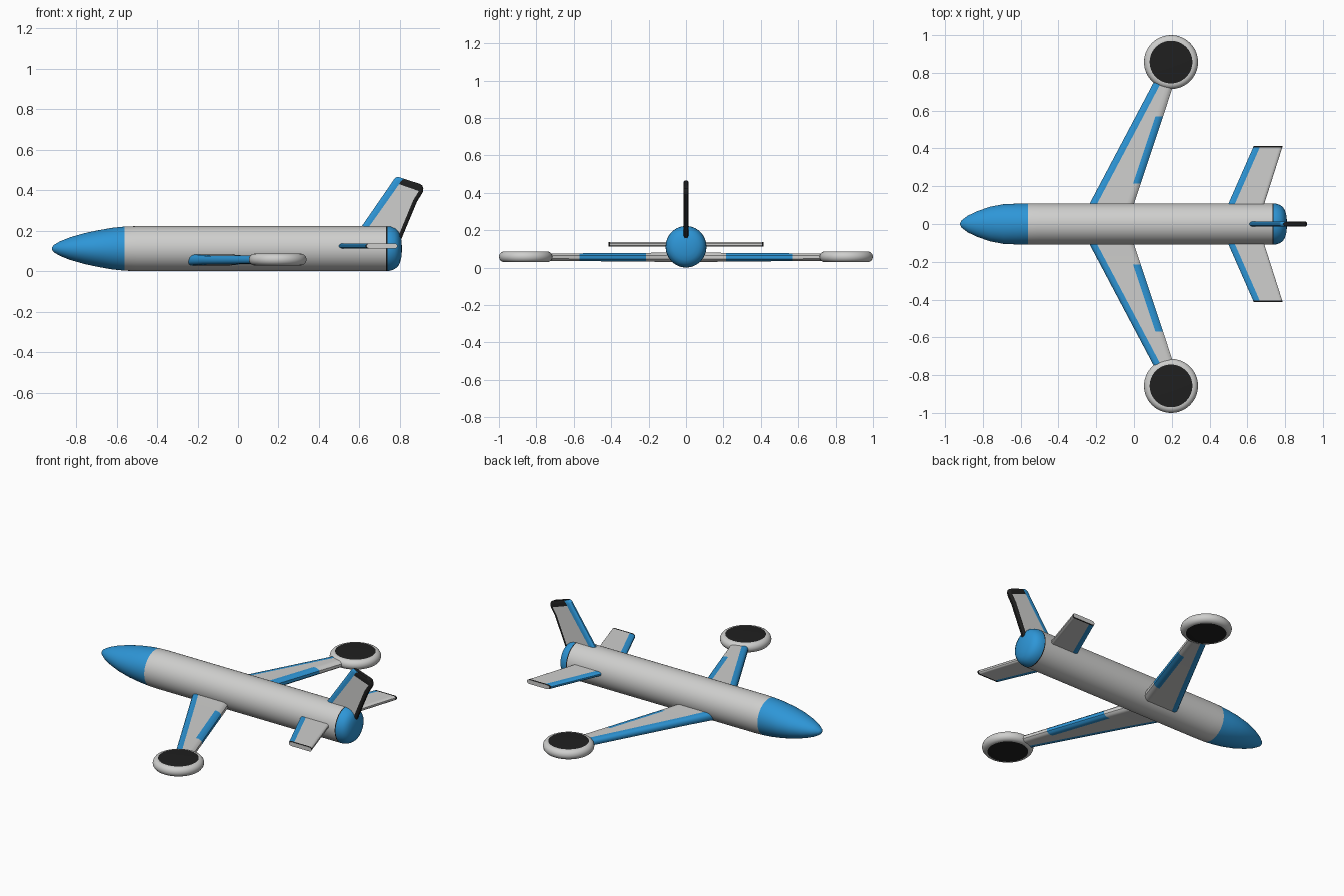
import bpy, bmesh, math
from mathutils import Vector

if "Cube" in bpy.data.objects:
    bpy.data.objects.remove(bpy.data.objects["Cube"])


def material(name, rgb):
    m = bpy.data.materials.new(name)
    m.diffuse_color = (*rgb, 1)
    m.use_nodes = True
    m.node_tree.nodes["Principled BSDF"].inputs["Base Color"].default_value = m.diffuse_color
    return m


MATS = [material("light_grey", (0.62, 0.62, 0.61)),
        material("sky_blue", (0.027, 0.305, 0.68)),
        material("black", (0.014, 0.014, 0.014))]
GREY, BLUE, BLACK = 0, 1, 2


def loft(name, rings, colour, caps=(GREY, GREY), mirror=False, angle=40):
    """Skin a list of point rings; colour(row, column) gives the material."""
    bm = bmesh.new()
    vs = [[bm.verts.new(p) for p in ring] for ring in rings]
    n = len(vs[0])
    for i in range(len(vs) - 1):
        for k in range(n):
            j = (k + 1) % n
            f = bm.faces.new((vs[i][k], vs[i][j], vs[i + 1][j], vs[i + 1][k]))
            f.material_index = colour(i, k)
    for ring, c in ((vs[0], caps[0]), (vs[-1], caps[1])):
        bm.faces.new(ring).material_index = c
    bmesh.ops.recalc_face_normals(bm, faces=bm.faces)
    me = bpy.data.meshes.new(name)
    bm.to_mesh(me)
    bm.free()
    for m in MATS:
        me.materials.append(m)
    ob = bpy.data.objects.new(name, me)
    bpy.context.collection.objects.link(ob)
    bpy.ops.object.select_all(action='DESELECT')
    ob.select_set(True)
    bpy.context.view_layer.objects.active = ob
    bpy.ops.object.shade_smooth_by_angle(angle=math.radians(angle))
    if mirror:
        mod = ob.modifiers.new("mirror", 'MIRROR')
        mod.use_axis = (False, True, False)
    return ob


def panel(name, stations, place, a, b, colour, mirror=False):
    """Wing-like slab. Station: (lead x, lead span, trail x, trail span, half
    thickness). a, b: widths of leading and trailing bands.
    Columns 0-2 leading band, 3 middle, 4-6 trailing band, 7 rear edge."""
    thick = [0.35, 0.8, 1, 1, 1, 1, 0.8, 0.4]
    rings = []
    for lx, ls, tx, ts, h in stations:
        lead, trail = Vector((lx, ls)), Vector((tx, ts))
        c = (trail - lead).length
        d = (trail - lead) / c
        offs = [0, .2 * a, .5 * a, a, c - b, c - .6 * b, c - .25 * b, c]
        top = [place(*(lead + d * o), t * h) for o, t in zip(offs, thick)]
        low = [place(*(lead + d * o), -t * h) for o, t in zip(offs, thick)]
        rings.append(top + low[::-1])

    def by_column(i, k):
        return colour(i, k if k < 8 else 0 if k == 15 else 14 - k)
    return loft(name, rings, by_column, mirror=mirror)


# fuselage with blue nose and tail dome
CZ, N = 0.112, 64
body = [(-.92, .005, .005), (-.912, .02, .017), (-.88, .044, .036),
        (-.83, .068, .056), (-.76, .092, .076), (-.69, .105, .091),
        (-.62, .108, .103), (-.56, .109, .109), (-.5, .109, .111),
        (.732, .109, .111), (.738, .109, .111), (.755, .107, .109),
        (.775, .1, .101), (.79, .088, .089), (.8, .07, .071),
        (.807, .045, .045), (.81, .012, .012)]
angles = [2 * math.pi * k / N for k in range(N)]
rings = [[(x, ry * math.cos(t), CZ + rz * math.sin(t)) for t in angles]
         for x, ry, rz in body]
loft("fuselage", rings,
     lambda i, k: BLUE if i < 7 or i > 9 else BLACK if i == 9 else GREY,
     caps=(BLUE, BLUE))

# swept wings with blue leading edge and ailerons
def wing_station(y, h):
    return (-.235 + .529 * (y - .108), y, .333 * (y - .108), y, h)


panel("wings",
      [wing_station(y, h) for y, h in
       ((.0, .028), (.108, .026), (.215, .023), (.57, .021), (.78, .02))],
      lambda x, s, t: (x, s, .056 + t), .04, .04,
      lambda i, c: BLUE if c < 3 or (i == 2 and c > 3) else GREY, mirror=True)

# round wingtip pods with black discs on both faces
pod = [(.113, -.029), (.122, -.028), (.132, -.023), (.14, -.013), (.143, 0),
       (.14, .013), (.132, .023), (.122, .028), (.113, .029)]
rings = [[(.196 + r * math.cos(t), .857 + r * math.sin(t), .058 + z)
          for t in angles] for r, z in pod]
loft("wingtip_pods", rings, lambda i, k: GREY, caps=(BLACK, BLACK), mirror=True)

# horizontal stabilisers with blue leading edge and black tip strip
def tail_station(y):
    return (.5 + .44 * (y - .108), y, .69 + .319 * (y - .108), y, .013)


panel("stabilisers", [tail_station(y) for y in (.05, .108, .405, .414)],
      lambda x, s, t: (x, s, .125 + t), .035, .02,
      lambda i, c: BLACK if i == 2 else BLUE if c < 3 else GREY, mirror=True)

# upright fin with blue leading edge, black top and rear rim
panel("fin",
      [(.56, .148, .797, .135, .014), (.73, .394, .885, .345, .014),
       (.763, .442, .913, .39, .014), (.77, .453, .916, .408, .014),
       (.778, .462, .911, .424, .014), (.79, .467, .898, .432, .011)],
      lambda x, s, t: (x, t, s), .035, .02,
      lambda i, c: BLUE if c < 3 else BLACK if c > 3 or i > 1 else GREY)
bpy.data.objects["fin"].data.polygons[-1].material_index = BLACK
